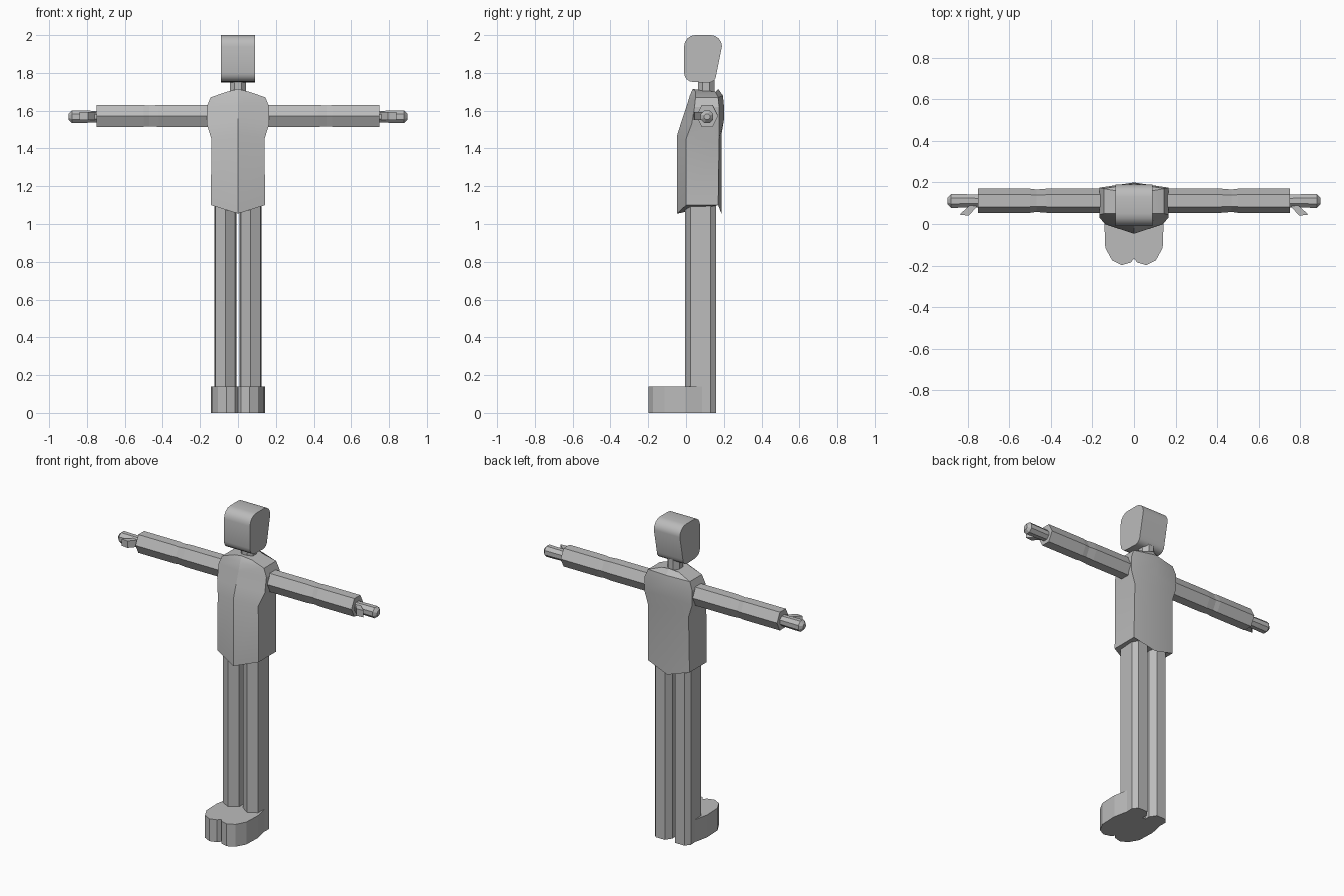
import bpy
import bmesh
import math

if "Cube" in bpy.data.objects:
    bpy.data.objects.remove(bpy.data.objects["Cube"])

grey = bpy.data.materials.new("light_grey")
grey.diffuse_color = (0.5, 0.5, 0.5, 1)
grey.use_nodes = True
grey.node_tree.nodes["Principled BSDF"].inputs["Base Color"].default_value = grey.diffuse_color


def loft(name, rings, smooth=None):
    """Skin a list of equally long closed rings and cap both ends."""
    bm = bmesh.new()
    loops = [[bm.verts.new(p) for p in ring] for ring in rings]
    n = len(loops[0])
    for a, b in zip(loops, loops[1:]):
        for i in range(n):
            j = (i + 1) % n
            bm.faces.new((a[i], a[j], b[j], b[i]))
    bm.faces.new(loops[0])
    bm.faces.new(loops[-1])
    bmesh.ops.recalc_face_normals(bm, faces=bm.faces)
    mesh = bpy.data.meshes.new(name)
    bm.to_mesh(mesh)
    bm.free()
    mesh.materials.append(grey)
    obj = bpy.data.objects.new(name, mesh)
    bpy.context.collection.objects.link(obj)
    if smooth:
        bpy.ops.object.select_all(action='DESELECT')
        bpy.context.view_layer.objects.active = obj
        obj.select_set(True)
        bpy.ops.object.shade_smooth_by_angle(angle=math.radians(smooth))
    return obj


def prism(name, outline, z0, z1):
    return loft(name, [[(x, y, z) for x, y in outline] for z in (z0, z1)])


def arm_ring(x, cy, cz, ry, rz, n, turn=0.0):
    return [(x, cy + ry * math.cos(2 * math.pi * i / n + turn),
             cz + rz * math.sin(2 * math.pi * i / n + turn)) for i in range(n)]


# Head: rounded side profile extruded across x
corners = [((0.02, 1.765), 0.035, -0.01), ((0.02, 2.0), 0.05, -0.01),
           ((0.16, 2.0), 0.05, 0.19), ((0.13, 1.75), 0.03, 0.155)]
profile = []
for (cx, cz), r, edge in [((0.035, 1.80), 0.045, 180), ((0.05, 1.94), 0.06, 90),
                          ((0.125, 1.935), 0.065, 0), ((0.115, 1.79), 0.042, -90)]:
    for k in range(5):
        a = math.radians(edge + 90 - 22.5 * k) if edge != 0 else math.radians(90 - 22.5 * k)
        profile.append((cx + r * math.cos(a), cz + r * math.sin(a)))
head_profile = []
for cy, cz, r, start in [(0.038, 1.80, 0.048, 270), (0.05, 1.94, 0.06, 180),
                         (0.13, 1.94, 0.06, 90), (0.118, 1.79, 0.042, 0)]:
    for k in range(5):
        a = math.radians(start - 22.5 * k)
        head_profile.append((cy + r * math.cos(a), cz + r * math.sin(a)))
loft("head", [[(x, y, z) for y, z in head_profile] for x in (-0.09, 0.09)], 30)

# Neck
prism("neck", [(0.045 * math.cos(math.pi * (i + .5) / 4),
                0.107 + 0.048 * math.sin(math.pi * (i + .5) / 4)) for i in range(8)],
      1.68, 1.77)

# Torso: six-sided rings with a ridge down the front and back
torso = []
for w, yf, fc, yb, bc, zs, zc in [
        (0.143, 0.0, -0.047, 0.17, 0.187, 1.10, 1.055),
        (0.14, 0.0, -0.047, 0.175, 0.187, 1.45, 1.47),
        (0.165, 0.03, -0.022, 0.175, 0.20, 1.53, 1.55),
        (0.165, 0.045, 0.005, 0.175, 0.20, 1.62, 1.63),
        (0.145, 0.05, 0.02, 0.17, 0.195, 1.67, 1.68),
        (0.06, 0.05, 0.035, 0.155, 0.17, 1.70, 1.715)]:
    torso.append([(-w, yf, zs), (0, fc, zc), (w, yf, zs),
                  (w, yb, zs), (0, bc, zc), (-w, yb, zs)])
loft("torso", torso, 20)

for side, s in (("left", 1), ("right", -1)):
    # Sleeved arm with a slight elbow crease
    loft(side + "_arm", [arm_ring(s * x, 0.112, 1.572, ry, rz, 6)
                         for x, ry, rz in [(0.12, 0.058, 0.067), (0.42, 0.058, 0.067),
                                           (0.47, 0.054, 0.063), (0.50, 0.058, 0.066),
                                           (0.75, 0.058, 0.066)]])
    # Hand with a tapered tip
    loft(side + "_hand", [arm_ring(s * x, 0.111, 1.568, r, r, 8, math.pi / 8)
                          for x, r in [(0.74, 0.033), (0.81, 0.035),
                                       (0.88, 0.036), (0.898, 0.016)]])
    # Thumb
    prism(side + "_thumb", [(s * 0.755, 0.085), (s * 0.795, 0.04),
                            (s * 0.84, 0.045), (s * 0.79, 0.09)], 1.55, 1.593)
    # Leg
    prism(side + "_leg", [(s * x, y) for x, y in [
        (0.065, -0.005), (0.015, 0.03), (0.009, 0.12), (0.035, 0.16),
        (0.10, 0.16), (0.125, 0.13), (0.12, 0.025)]], 0, 1.12)
    # Foot
    prism(side + "_foot", [(s * x, y) for x, y in [
        (0, -0.165), (0.015, -0.185), (0.06, -0.198), (0.105, -0.175),
        (0.138, -0.115), (0.142, -0.005), (0.122, 0.09), (0, 0.09)]], 0, 0.14)
